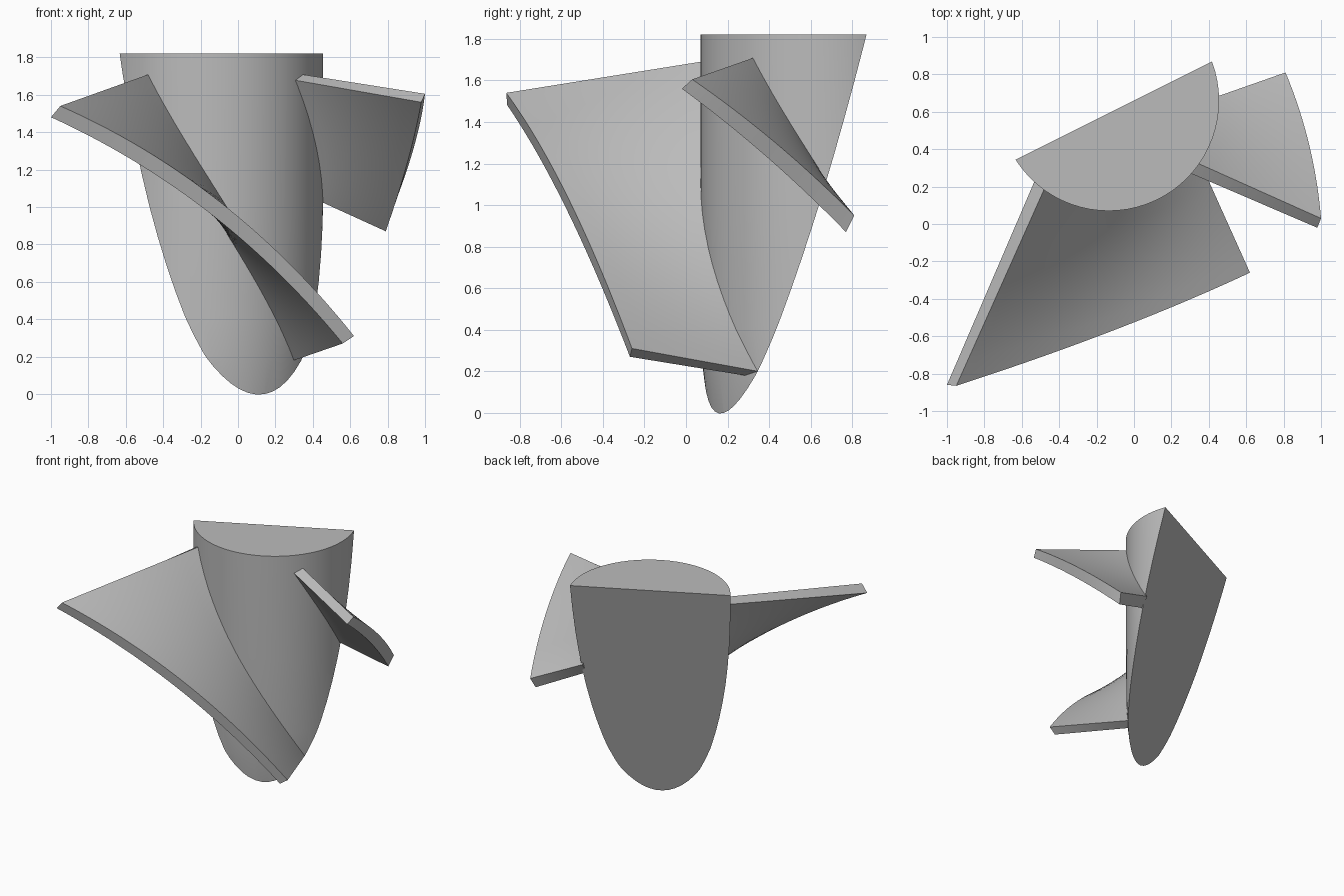
import bpy, bmesh, math
from mathutils import Vector

if "Cube" in bpy.data.objects:
    bpy.data.objects.remove(bpy.data.objects["Cube"], do_unlink=True)

grey = bpy.data.materials.new("plain_grey")
grey.use_nodes = True
grey.diffuse_color = (0.5, 0.5, 0.5, 1)
grey.node_tree.nodes["Principled BSDF"].inputs["Base Color"].default_value = (0.5, 0.5, 0.5, 1)

AXIS = Vector((-0.135, 0.66, 0))
RADIUS = 0.59


def finish(name, bm):
    bmesh.ops.recalc_face_normals(bm, faces=bm.faces)
    mesh = bpy.data.meshes.new(name)
    bm.to_mesh(mesh)
    bm.free()
    mesh.materials.append(grey)
    ob = bpy.data.objects.new(name, mesh)
    bpy.context.collection.objects.link(ob)
    bpy.ops.object.select_all(action='DESELECT')
    ob.select_set(True)
    bpy.context.view_layer.objects.active = ob
    bpy.ops.object.shade_smooth_by_angle(angle=math.radians(30))
    return ob


# Hub: turned body sliced by a leaning plane
def build_hub():
    profile = [(-0.05, 0.545), (0, 0.553), (0.2, 0.577), (0.4, 0.585), (1, RADIUS), (1.82, RADIUS)]
    sides = 72
    bm = bmesh.new()
    rings = []
    for z, r in profile:
        rings.append([bm.verts.new(AXIS + Vector((r * math.cos(a), r * math.sin(a), z)))
                      for a in (math.tau * i / sides for i in range(sides))])
    for low, high in zip(rings, rings[1:]):
        for i in range(sides):
            j = (i + 1) % sides
            bm.faces.new((low[i], low[j], high[j], high[i]))
    bm.faces.new(rings[0][::-1])
    bm.faces.new(rings[-1])
    lean = Vector((0.447, -0.894, 0))
    cut = bmesh.ops.bisect_plane(bm, geom=bm.verts[:] + bm.edges[:] + bm.faces[:],
                                 plane_co=AXIS + lean * 0.552,
                                 plane_no=lean + Vector((0, 0, 0.27)), clear_inner=True)
    edges = [e for e in cut["geom_cut"] if isinstance(e, bmesh.types.BMEdge)]
    bmesh.ops.edgeloop_fill(bm, edges=edges)
    return finish("hub", bm)


def through(points, t):
    """Smooth curve through three points."""
    a, b, c = (Vector(p) for p in points)
    return a * (2 * t - 1) * (t - 1) + b * 4 * t * (1 - t) + c * t * (2 * t - 1)


def helix(start, end, t):
    """Point on the hub wall; start and end are (degrees, height)."""
    a = math.radians(start[0] + (end[0] - start[0]) * t)
    r = RADIUS - 0.015
    return AXIS + Vector((r * math.cos(a), r * math.sin(a), start[1] + (end[1] - start[1]) * t))


# Blade: two ruled skins between a hub helix and a curved tip, closed at the rim
def build_blade(name, upper, lower, along=28, across=8):
    bm = bmesh.new()
    skins = []
    for root, tip in (upper, lower):
        skins.append([[bm.verts.new(helix(*root, i / along).lerp(through(tip, i / along), j / across))
                       for j in range(across + 1)] for i in range(along + 1)])
    for g in skins:
        for i in range(along):
            for j in range(across):
                bm.faces.new((g[i][j], g[i + 1][j], g[i + 1][j + 1], g[i][j + 1]))
    rims = []
    for g in skins:
        rims.append([row[0] for row in g] + g[-1][1:] +
                    [row[-1] for row in g[-2::-1]] + g[0][-2:0:-1])
    up, low = rims
    for i in range(len(up)):
        bm.faces.new((up[i - 1], up[i], low[i], low[i - 1]))
    return finish(name, bm)


build_hub()
build_blade("large_blade",
            (((233.7, 1.71), (327, 0.2)),
             [(-0.95, -0.865, 1.54), (-0.10, -0.565, 1.03), (0.62, -0.26, 0.31)]),
            (((227, 1.68), (319, 0.18)),
             [(-1.0, -0.86, 1.48), (-0.155, -0.57, 0.97), (0.56, -0.27, 0.27)]))
build_blade("small_blade",
            (((324.7, 1.71), (362, 1.11)),
             [(1.0, 0.03, 1.605), (0.935, 0.43, 1.3), (0.81, 0.81, 0.95)]),
            (((318, 1.68), (357, 1.03)),
             [(0.98, -0.02, 1.56), (0.905, 0.385, 1.235), (0.79, 0.77, 0.87)]))
